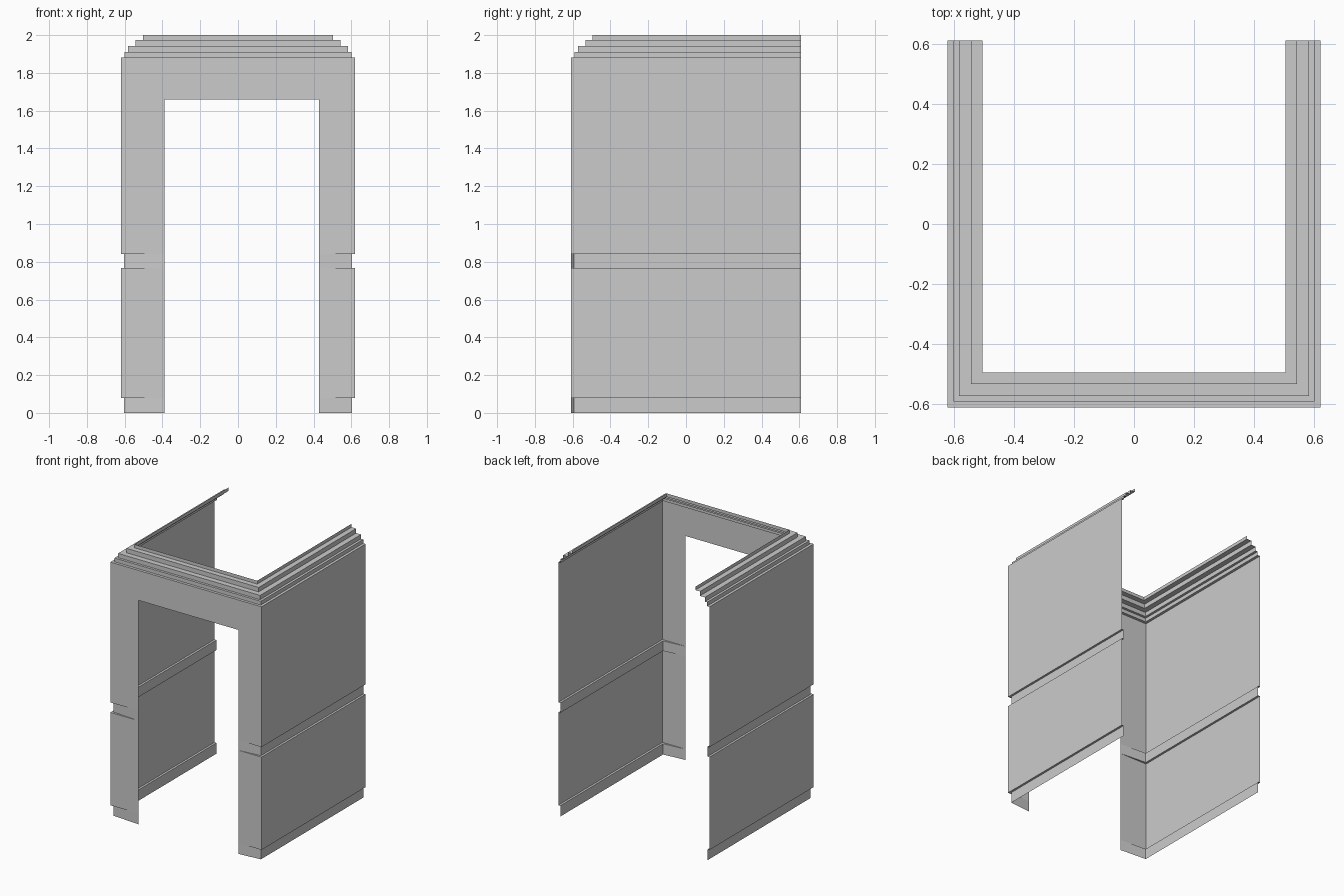
import bpy, bmesh

if "Cube" in bpy.data.objects:
    bpy.data.objects.remove(bpy.data.objects["Cube"])

W, D = 0.62, 0.61            # half width, half depth
DOOR = (-0.39, 0.43)         # door jamb positions
DOOR_TOP = 1.66


def u_row(bm, inset, z):
    """One row of points around the open U plan, with the door jambs on the front.
    Recesses below the door head fade out flush at the jambs."""
    x, y = W - inset, -D + inset
    jamb_y = -D if z < DOOR_TOP else y
    plan = [(-x, D), (-x, y), (DOOR[0], jamb_y), (DOOR[1], jamb_y), (x, y), (x, D)]
    return [bm.verts.new((px, py, z)) for px, py in plan]


def sweep(name, profile):
    """Sweep an (inset, z) profile around the U plan, leaving the doorway open."""
    bm = bmesh.new()
    rows = [u_row(bm, *p) for p in profile]
    for (_, z), a, b in zip(profile[1:], rows, rows[1:]):
        for i in range(5):
            if i == 2 and z <= DOOR_TOP:
                continue
            bm.faces.new((a[i], a[i + 1], b[i + 1], b[i]))
    bmesh.ops.remove_doubles(bm, verts=bm.verts[:], dist=1e-5)
    mesh = bpy.data.meshes.new(name)
    bm.to_mesh(mesh)
    bm.free()
    obj = bpy.data.objects.new(name, mesh)
    bpy.context.collection.objects.link(obj)
    return obj


# Walls with recessed base and mid groove
G = 0.016
sweep("walls", [(G, 0), (G, 0.08), (0, 0.08), (0, 0.768), (G, 0.768),
                (G, 0.842), (0, 0.842), (0, DOOR_TOP), (0, 1.882)])

# Stepped cornice
steps = [(0.02, 1.91), (0.038, 1.942), (0.078, 1.975), (0.116, 2.0)]
profile = [(0, 1.882)]
for inset, top in steps:
    profile += [(inset, profile[-1][1]), (inset, top)]
sweep("stepped_cornice", profile)
